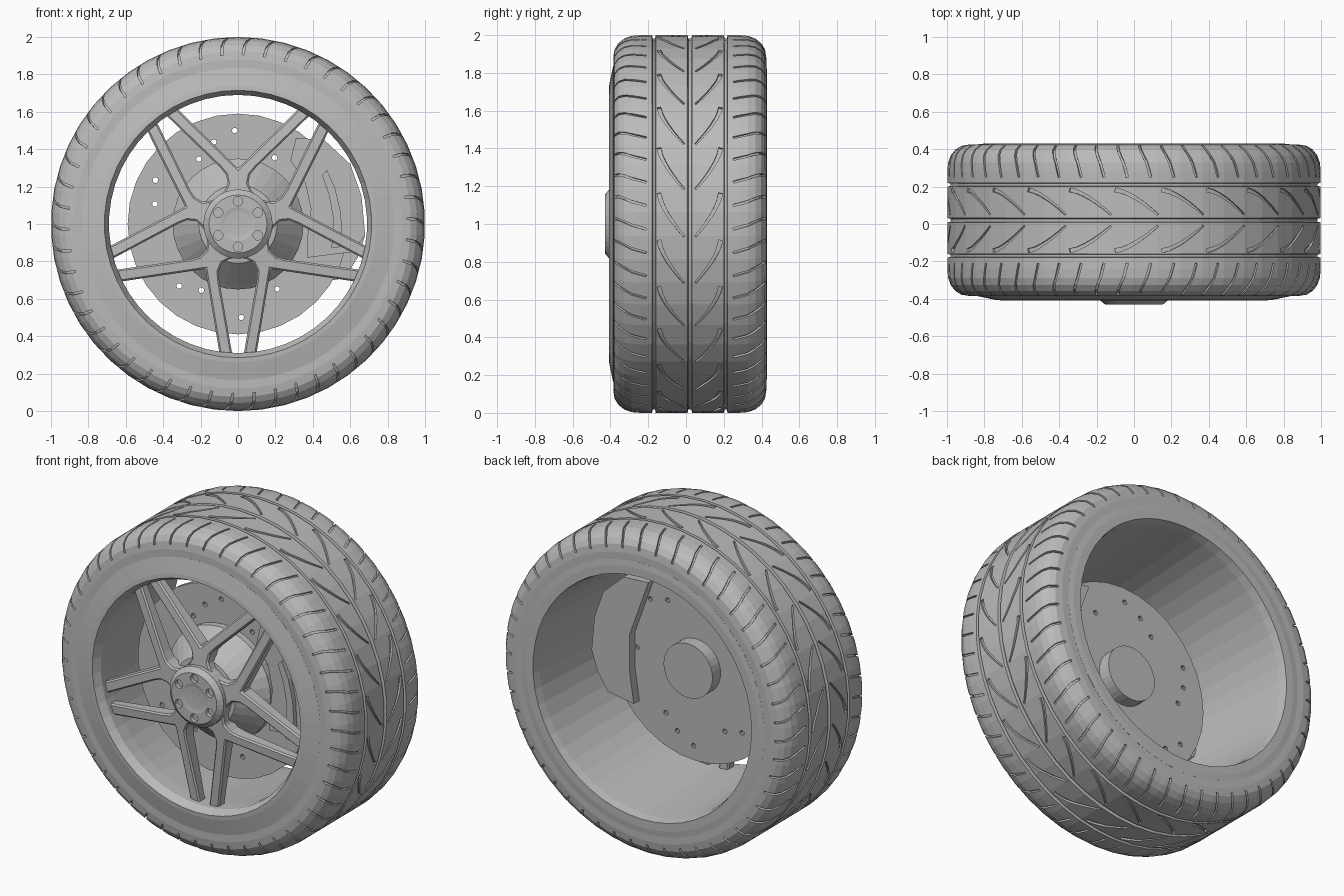
import bpy, bmesh, math
from mathutils import Vector

if "Cube" in bpy.data.objects:
    bpy.data.objects.remove(bpy.data.objects["Cube"], do_unlink=True)

grey = bpy.data.materials.new("plain_grey")
grey.use_nodes = True
grey.diffuse_color = (0.5, 0.5, 0.5, 1)
grey.node_tree.nodes["Principled BSDF"].inputs["Base Color"].default_value = (0.5, 0.5, 0.5, 1)

MID = 0.02   # middle of the tyre along the axle


def polar(r, y, a):
    """Point at radius r and clockwise angle a from the top of the wheel."""
    return Vector((r * math.sin(a), y, 1 + r * math.cos(a)))


def finish(name, bm):
    bmesh.ops.remove_doubles(bm, verts=bm.verts, dist=1e-5)
    bmesh.ops.recalc_face_normals(bm, faces=bm.faces)
    mesh = bpy.data.meshes.new(name)
    bm.to_mesh(mesh)
    bm.free()
    mesh.materials.append(grey)
    obj = bpy.data.objects.new(name, mesh)
    bpy.context.collection.objects.link(obj)
    return obj


def skin(bm, rings, closed_rings):
    """Join successive rings of points with quads; cap the ends if open."""
    rows = [[bm.verts.new(p) for p in ring] for ring in rings]
    n = len(rows[0])
    pairs = list(zip(rows, rows[1:]))
    if closed_rings:
        pairs.append((rows[-1], rows[0]))
    else:
        bm.faces.new(rows[0])
        bm.faces.new(rows[-1])
    for a, b in pairs:
        for i in range(n):
            j = (i + 1) % n
            bm.faces.new((a[i], a[j], b[j], b[i]))


def lathe(name, profile, segments, closed=False):
    """Turn (radius, y) points about the axle; open profiles get end caps."""
    bm = bmesh.new()
    skin(bm, [[polar(r, y, math.tau * i / segments) for i in range(segments)]
              for r, y in profile], closed)
    return finish(name, bm)


def prism(bm, outline, front, back):
    """Extrude an (x, z) outline between two y functions of the radius."""
    skin(bm, [[Vector((x, f(math.hypot(x, z)), 1 + z)) for x, z in outline]
              for f in (front, back)], False)


def block(name, outline, front, back):
    bm = bmesh.new()
    prism(bm, outline, lambda r: front, lambda r: back)
    return finish(name, bm)


def drill(bm, centre, radius, sides, front, back):
    """Add one round cutter along the axle direction."""
    ring = [(centre.x + radius * math.cos(math.tau * k / sides),
             centre.z - 1 + radius * math.sin(math.tau * k / sides)) for k in range(sides)]
    prism(bm, ring, lambda r: front, lambda r: back)


def cut(obj, cutter):
    cutter.hide_render = True
    mod = obj.modifiers.new("cut", "BOOLEAN")
    mod.operation, mod.solver, mod.object = "DIFFERENCE", "EXACT", cutter
    graph = bpy.context.evaluated_depsgraph_get()
    mesh = bpy.data.meshes.new_from_object(obj.evaluated_get(graph))
    obj.modifiers.clear()
    obj.data = mesh
    bpy.data.objects.remove(cutter, do_unlink=True)


def groove(bm, points, normals, widths, depth=0.014):
    """Closed strip following a surface path, used to carve the tread."""
    rings = []
    for k, (p, n) in enumerate(zip(points, normals)):
        t = points[min(k + 1, len(points) - 1)] - points[max(k - 1, 0)]
        side = t.cross(n).normalized() * widths[k]
        low, high = p - n * depth, p + n * 0.02
        rings.append([low - side, low + side, high + side, high - side])
    skin(bm, rings, False)


# Tyre: half profile mirrored, with three grooves running round it
half = [(0.79, 0.36), (0.83, 0.405), (0.88, 0.405), (0.925, 0.398), (0.957, 0.378),
        (0.982, 0.347), (0.996, 0.308), (1, 0.26),
        (1, 0.20), (0.982, 0.196), (0.982, 0.184), (1, 0.18),
        (1, 0.012), (0.982, 0.008)]
profile = [(r, MID + h) for r, h in half] + [(r, MID - h) for r, h in reversed(half)]
tyre = lathe("tyre", profile, 50, closed=True)

# Tread pattern: curved V grooves and shoulder grooves
bm = bmesh.new()
shoulder = [(1, 0.23, 1, 0), (0.996, 0.308, 0.97, 0.25), (0.982, 0.347, 0.8, 0.6),
            (0.957, 0.378, 0.6, 0.8), (0.905, 0.402, 0.1, 1)]
STEPS = 7
for i in range(50):
    start = math.tau * i / 50 + 0.03
    for side in (-1, 1):
        pts, nrm = [], []
        for k, (r, h, nr, nh) in enumerate(shoulder):
            a = start + 0.06 * (1 - k / 4) ** 1.5
            pts.append(polar(r, MID + side * h, a))
            nrm.append(Vector((nr * math.sin(a), side * nh, nr * math.cos(a))).normalized())
        groove(bm, pts, nrm, [0.006] * 5)
        if i % 2:
            continue
        pts, nrm, wid = [], [], []
        for k in range(STEPS):
            s = k / (STEPS - 1)
            a = start + 0.12 + 0.23 * s
            pts.append(polar(1, MID + side * (0.163 - 0.133 * s ** 1.5), a))
            nrm.append(Vector((math.sin(a), 0, math.cos(a))))
            wid.append(0.011 - 0.006 * s)
        groove(bm, pts, nrm, wid)
cut(tyre, finish("tread_cutter", bm))

# Rim barrel, wider at the rear, with gently coned flanges
lathe("rim", [(0.715, -0.408), (0.74, -0.406), (0.836, -0.386), (0.80, -0.30),
              (0.80, 0.34), (0.836, 0.426), (0.80, 0.43), (0.75, 0.43),
              (0.74, 0.38), (0.69, -0.28), (0.69, -0.36)], 50, closed=True)

# Five forked spokes: each arm leaves the hub and splits into two spread bars
fork = [(0.336, 0.627), (0.384, 0.581), (0.095, 0.302), (0.064, 0.264),
        (0.054, 0.216), (0.076, 0.173), (0.105, 0.144), (0.05, 0.08)]
outline = [(0, 0.297)] + fork + [(-x, z) for x, z in reversed(fork)]
bm = bmesh.new()
for i in range(5):
    c, s = math.cos(math.tau * i / 5), math.sin(math.tau * i / 5)
    prism(bm, [(x * c + z * s, z * c - x * s) for x, z in outline],
          lambda r: -0.40 + 0.10 * r, lambda r: -0.29 + 0.03 * r)
spokes = finish("spokes", bm)
bevel = spokes.modifiers.new("soft_edges", "BEVEL")
bevel.width, bevel.segments, bevel.limit_method = 0.009, 1, "ANGLE"

# Hub with a dished centre and six bolt recesses
hub = lathe("hub", [(0.03, -0.424), (0.07, -0.426), (0.09, -0.43), (0.155, -0.43),
                    (0.185, -0.405), (0.185, -0.29)], 32)
bm = bmesh.new()
for i in range(6):
    drill(bm, polar(0.122, 0, math.tau * i / 6), 0.026, 12, -0.46, -0.405)
cut(hub, finish("bolt_cutter", bm))

# Brake disc with its drilled holes
disc = lathe("brake_disc", [(0.59, -0.14), (0.59, -0.10)], 32)
bm = bmesh.new()
for i in range(6):
    for k, r in enumerate((0.5, 0.457, 0.405)):
        drill(bm, polar(r, 0, math.radians(60 * i - 2 - 14.5 * k)), 0.015, 10, -0.2, -0.05)
cut(disc, finish("hole_cutter", bm))

# Tapered disc bell in front and axle cap behind
lathe("disc_bell", [(0.17, -0.33), (0.21, -0.325), (0.33, -0.20), (0.35, -0.18),
                    (0.35, -0.13)], 32)
lathe("axle_cap", [(0.168, -0.11), (0.168, -0.02)], 32)

# Brake caliper on the left side: long rear body, front body and raised pad
block("caliper_rear", [(0.29, 0.46), (0.46, 0.45), (0.60, 0.32), (0.66, 0.15),
                       (0.68, -0.06), (0.64, -0.18), (0.57, -0.29), (0.39, -0.32),
                       (0.42, -0.12), (0.42, 0.10)], -0.13, -0.045)
block("caliper_front", [(0.28, 0.34), (0.31, 0.46), (0.46, 0.45), (0.60, 0.32),
                        (0.66, 0.15), (0.68, -0.06), (0.61, -0.15), (0.37, -0.18),
                        (0.37, -0.08), (0.39, 0.08), (0.36, 0.22)], -0.22, -0.12)
block("caliper_pad", [(0.45, 0.26), (0.475, 0.29), (0.52, 0.19), (0.55, 0.06),
                      (0.56, -0.12), (0.50, -0.13), (0.51, 0.03), (0.485, 0.16)],
      -0.25, -0.20)
